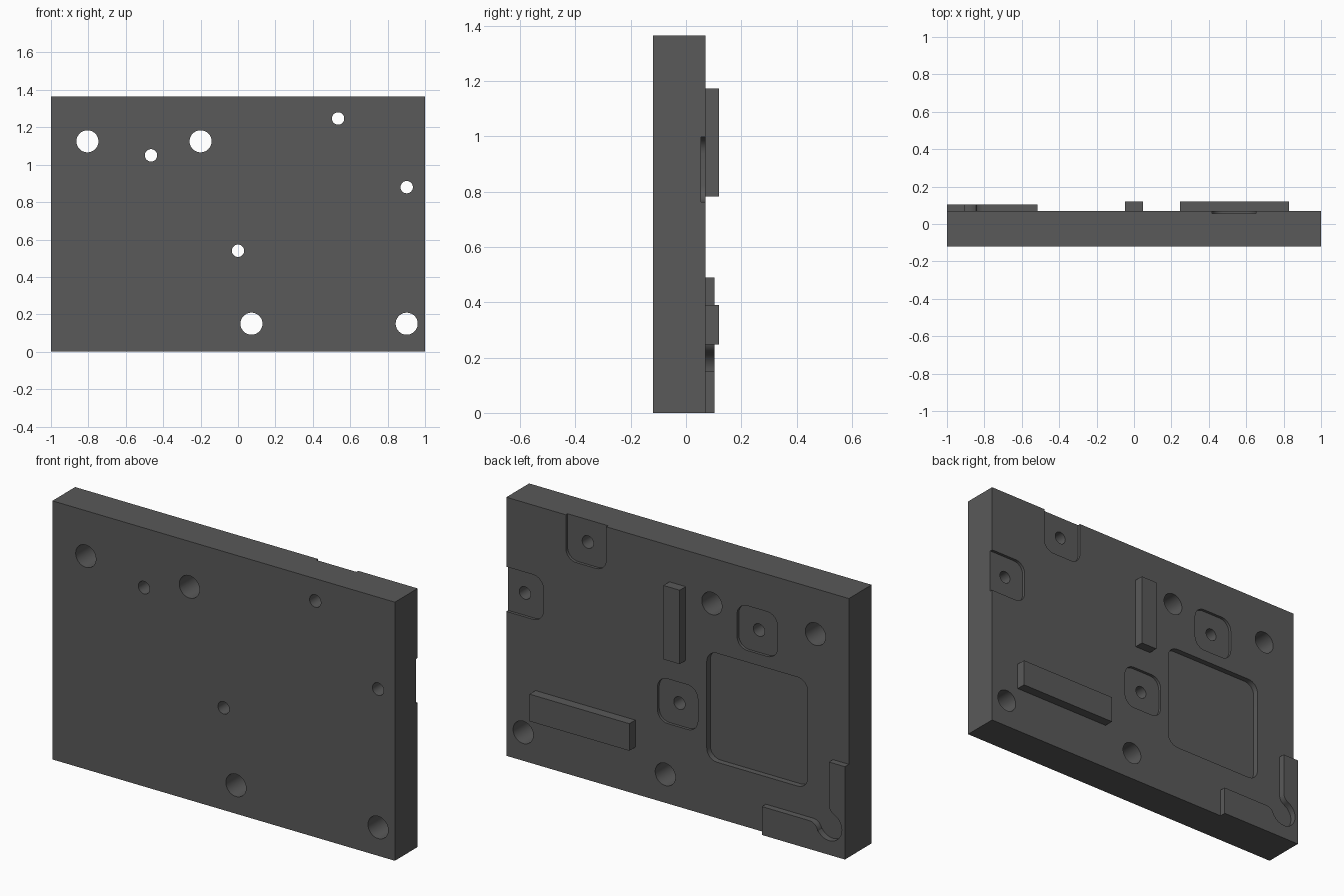
import bpy, bmesh, math

if "Cube" in bpy.data.objects:
    bpy.data.objects.remove(bpy.data.objects["Cube"])

BACK, FRONT, HEIGHT = 0.07, -0.12, 1.365

grey = bpy.data.materials.new("dark grey")
grey.diffuse_color = (0.1, 0.1, 0.1, 1)
grey.use_nodes = True
grey.node_tree.nodes["Principled BSDF"].inputs["Base Color"].default_value = grey.diffuse_color


def arc(cx, cz, r, a0, a1, n):
    """Points on an arc in the xz plane, angles in degrees."""
    angles = [math.radians(a0 + (a1 - a0) * i / n) for i in range(n + 1)]
    return [(cx + r * math.cos(a), cz + r * math.sin(a)) for a in angles]


def rounded(x0, x1, z0, z1, r):
    """Rectangle outline with rounded corners."""
    pts = []
    for k, (cx, cz) in enumerate([(x1 - r, z1 - r), (x0 + r, z1 - r),
                                  (x0 + r, z0 + r), (x1 - r, z0 + r)]):
        pts += arc(cx, cz, r, 90 * k, 90 * k + 90, 8)
    return pts


def rect(x0, x1, z0, z1):
    return [(x0, z0), (x1, z0), (x1, z1), (x0, z1)]


def prism(name, outline, y0, y1):
    """Extrude an xz outline from y0 to y1."""
    bm = bmesh.new()
    face = bm.faces.new([bm.verts.new((x, y0, z)) for x, z in outline])
    new = bmesh.ops.extrude_face_region(bm, geom=[face])["geom"]
    verts = [v for v in new if isinstance(v, bmesh.types.BMVert)]
    bmesh.ops.translate(bm, verts=verts, vec=(0, y1 - y0, 0))
    bmesh.ops.recalc_face_normals(bm, faces=bm.faces)
    mesh = bpy.data.meshes.new(name)
    bm.to_mesh(mesh)
    bm.free()
    mesh.materials.append(grey)
    obj = bpy.data.objects.new(name, mesh)
    bpy.context.collection.objects.link(obj)
    return obj


def smooth(obj):
    bpy.ops.object.select_all(action='DESELECT')
    obj.select_set(True)
    bpy.context.view_layer.objects.active = obj
    bpy.ops.object.shade_smooth_by_angle(angle=math.radians(30))


def cut(target, outline, y0, y1):
    """Subtract a prism from the target."""
    cutter = prism("cutter", outline, y0, y1)
    cutter.hide_render = True
    mod = target.modifiers.new("cut", 'BOOLEAN')
    mod.operation, mod.solver, mod.object = 'DIFFERENCE', 'EXACT', cutter
    bpy.context.view_layer.objects.active = target
    bpy.ops.object.modifier_apply(modifier=mod.name)
    bpy.data.objects.remove(cutter)


# Base plate
plate = prism("base_plate", rect(-1, 1, 0, HEIGHT), FRONT, BACK)

# Large rounded pocket in the back
cut(plate, rounded(-0.76, -0.17, 0.295, 0.87, 0.06), BACK - 0.03, 0.2)

# Shallow pads around the screw holes; two of them run out over an edge
s = 0.118
screws = [(-0.465, 1.05), (0, 0.54), (0.535, 1.247), (0.902, 0.88)]
for x, z in screws:
    x1 = 1.2 if x > 0.8 else x + s
    z1 = 1.6 if z > 1.2 else z + s
    cut(plate, rounded(x - s, x1, z - s, z1, 0.06), BACK - 0.015, 0.2)

# Through holes
for x, z in screws:
    cut(plate, arc(x, z, 0.033, 0, 352.5, 47), -0.3, 0.3)
for x, z in [(-0.805, 1.125), (-0.2, 1.125), (0.072, 0.15), (0.902, 0.15)]:
    cut(plate, arc(x, z, 0.059, 0, 352.5, 47), -0.3, 0.3)
smooth(plate)

# Straight raised ribs
prism("upright_rib", rect(-0.047, 0.048, 0.783, 1.173), BACK, 0.12)
prism("level_rib", rect(0.247, 0.83, 0.247, 0.39), BACK, 0.12)

# L-shaped corner stop with a round relief at its inner corner
cx, cz, r, R = -0.907, 0.15, 0.075, 0.05
h = math.sqrt(r * r + 2 * r * R)
t = math.degrees(math.atan2(h, R))
outline = [(-1, 0), (-0.515, 0), (-0.515, cz)]
outline += arc(cx + h, cz - R, R, 90, 270 - t, 8)
outline += arc(cx, cz, r, t - 90, -180 - t, 24)[1:-1]
outline += arc(cx - R, cz + h, R, -t, 0, 8)
outline += [(cx, 0.49), (-1, 0.49)]
smooth(prism("corner_stop", outline, BACK, 0.103))
